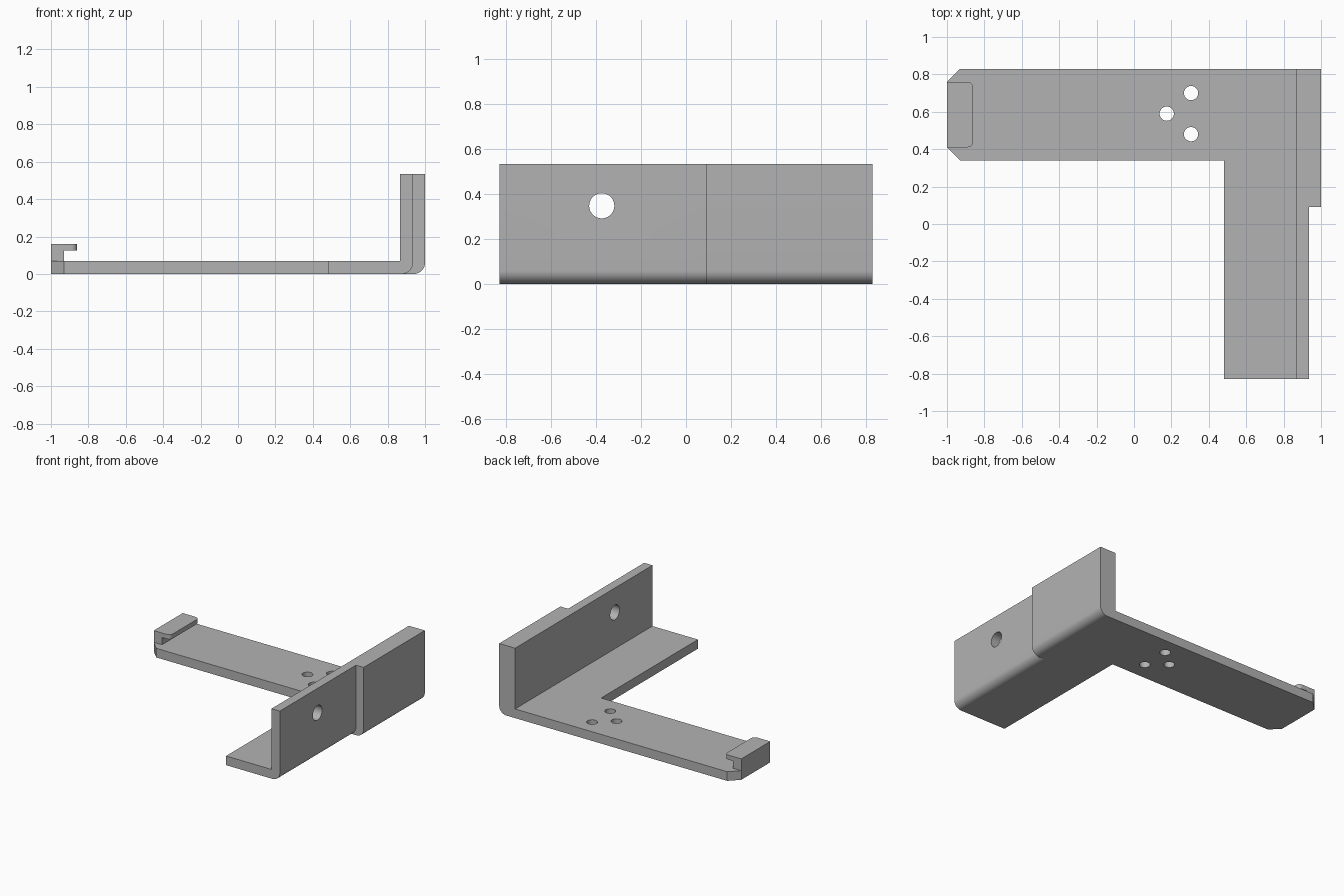
import bpy, bmesh, math
from mathutils import Matrix, Vector

cube = bpy.data.objects.get("Cube")
if cube:
    bpy.data.objects.remove(cube, do_unlink=True)

T = 0.07            # sheet thickness
FRONT, BACK = -0.83, 0.83
STEP = 0.09         # where the upright wall gets thicker
ARM = 0.34          # front edge of the arm
WALL = 0.865        # inner face of the upright wall
TOP = 0.535

metal = bpy.data.materials.new("grey metal")
metal.use_nodes = True
grey = (0.45, 0.45, 0.45, 1)
metal.diffuse_color = grey
metal.node_tree.nodes["Principled BSDF"].inputs["Base Color"].default_value = grey


def new_object(name, bm):
    bmesh.ops.recalc_face_normals(bm, faces=bm.faces)
    mesh = bpy.data.meshes.new(name)
    bm.to_mesh(mesh)
    bm.free()
    mesh.materials.append(metal)
    obj = bpy.data.objects.new(name, mesh)
    bpy.context.collection.objects.link(obj)
    return obj


def prism(name, points, depth):
    """Extrude a flat outline of 3D points along a vector."""
    bm = bmesh.new()
    face = bm.faces.new([bm.verts.new(p) for p in points])
    ext = bmesh.ops.extrude_face_region(bm, geom=[face])["geom"]
    bmesh.ops.translate(bm, verts=[v for v in ext if isinstance(v, bmesh.types.BMVert)],
                        vec=Vector(depth))
    return new_object(name, bm)


def arc(cx, cy, r, start, end, steps=10):
    angles = [math.radians(start + (end - start) * i / steps) for i in range(steps + 1)]
    return [(cx + r * math.cos(a), cy + r * math.sin(a)) for a in angles]


def bent_sheet(name, outer, y0, y1, r=0.06):
    """L-shaped section with a rounded outer bend."""
    section = [(0.48, 0)] + arc(outer - r, r, r, -90, 0)
    section += [(outer, TOP), (WALL, TOP), (WALL, T), (0.48, T)]
    return prism(name, [(x, y0, z) for x, z in section], (0, y1 - y0, 0))


def cylinder(name, location, r, axis):
    bm = bmesh.new()
    turn = Matrix.Rotation(math.pi / 2, 4, "Y") if axis == "X" else Matrix()
    bmesh.ops.create_cone(bm, cap_ends=True, segments=40, radius1=r, radius2=r,
                          depth=0.4, matrix=Matrix.Translation(location) @ turn)
    return new_object(name, bm)


def combine(target, other, operation):
    mod = target.modifiers.new(operation, "BOOLEAN")
    mod.operation, mod.solver, mod.object = operation, "EXACT", other
    bpy.context.view_layer.objects.active = target
    bpy.ops.object.modifier_apply(modifier=mod.name)
    bpy.data.objects.remove(other, do_unlink=True)


# Thin front wall and thick back wall with their base
bracket = bent_sheet("bracket", 0.935, FRONT, STEP)
combine(bracket, bent_sheet("thick_wall", 1.0, STEP, BACK), "UNION")

# Arm with chamfered end
arm = [(0.48, ARM), (0.48, BACK), (-0.93, BACK), (-1, 0.76), (-1, 0.41), (-0.93, ARM)]
combine(bracket, prism("arm", [(x, y, 0) for x, y in arm], (0, 0, T)), "UNION")

# Hook: upright stem and overhanging lip with rounded corners
stem = [(-1, 0.41), (-0.93, 0.41), (-0.93, 0.76), (-1, 0.76)]
combine(bracket, prism("stem", [(x, y, T) for x, y in stem], (0, 0, 0.055)), "UNION")
r = 0.03
lip = [(-1, 0.41)] + arc(-0.86 - r, 0.41 + r, r, -90, 0, 6)
lip += arc(-0.86 - r, 0.76 - r, r, 0, 90, 6) + [(-1, 0.76)]
combine(bracket, prism("lip", [(x, y, 0.125) for x, y in lip], (0, 0, 0.035)), "UNION")

# Holes in arm and wall
for x, y in ((0.305, 0.70), (0.305, 0.48), (0.175, 0.59)):
    combine(bracket, cylinder("arm_hole", (x, y, 0), 0.038, "Z"), "DIFFERENCE")
combine(bracket, cylinder("wall_hole", (0.9, -0.375, 0.348), 0.056, "X"), "DIFFERENCE")

# Smooth bends and holes, keep edges sharp
bpy.ops.object.select_all(action="DESELECT")
bracket.select_set(True)
bpy.context.view_layer.objects.active = bracket
bpy.ops.object.shade_smooth_by_angle(angle=math.radians(30))
